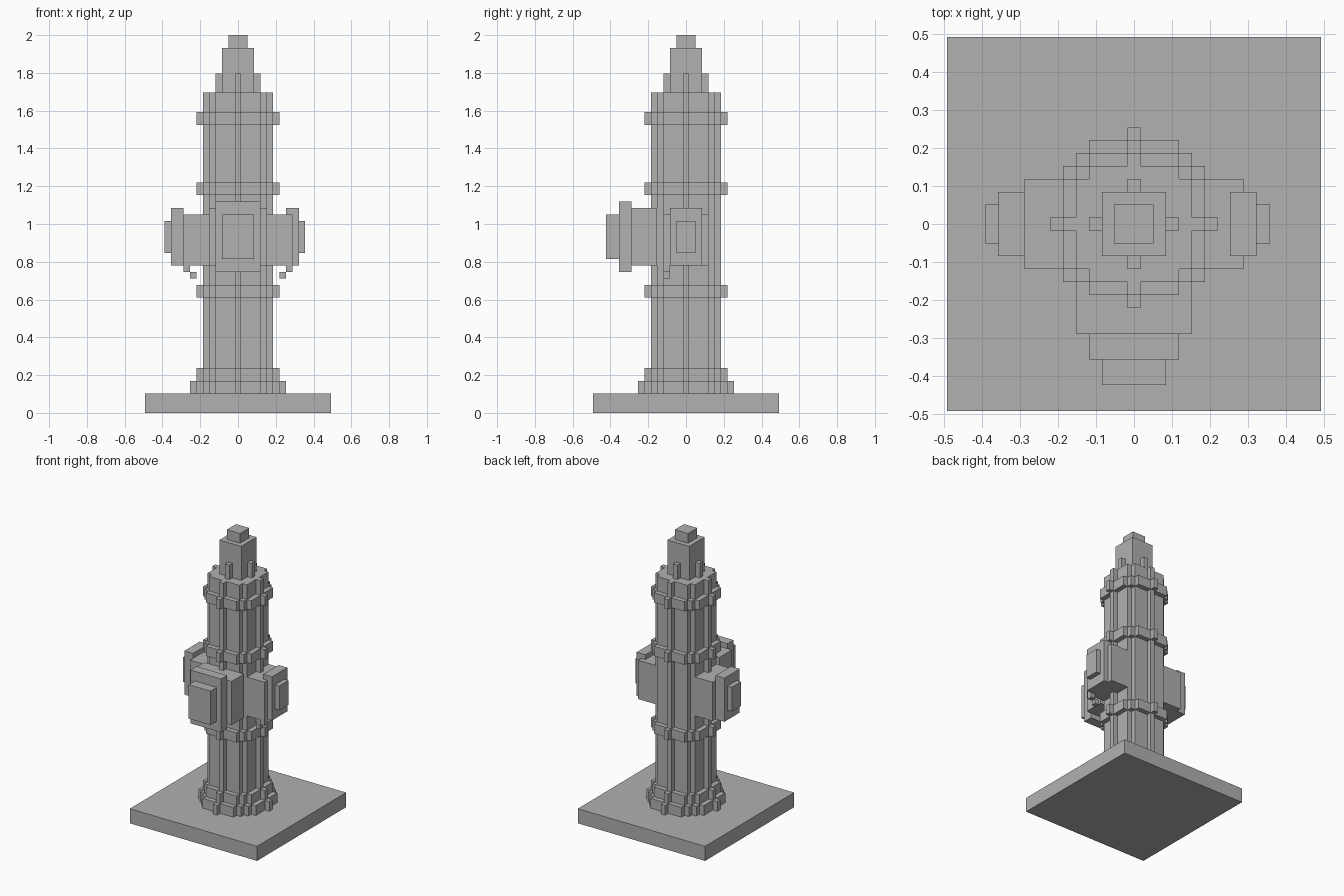
import bpy
import bmesh
import math

U = 2 / 59  # size of one block

cube = bpy.data.objects.get("Cube")
if cube:
    bpy.data.objects.remove(cube, do_unlink=True)

grey = bpy.data.materials.new("plain_grey")
grey.use_nodes = True
grey.diffuse_color = (0.44, 0.44, 0.44, 1)
grey.node_tree.nodes["Principled BSDF"].inputs["Base Color"].default_value = grey.diffuse_color


def prism(name, outline, z0, z1):
    """Extrude a flat outline, given in blocks, from z0 to z1."""
    bm = bmesh.new()
    face = bm.faces.new([bm.verts.new((x * U, y * U, z0 * U)) for x, y in outline])
    top = bmesh.ops.extrude_face_region(bm, geom=[face])["geom"]
    verts = [v for v in top if isinstance(v, bmesh.types.BMVert)]
    bmesh.ops.translate(bm, verts=verts, vec=(0, 0, (z1 - z0) * U))
    bmesh.ops.recalc_face_normals(bm, faces=bm.faces)
    mesh = bpy.data.meshes.new(name)
    bm.to_mesh(mesh)
    bm.free()
    mesh.materials.append(grey)
    obj = bpy.data.objects.new(name, mesh)
    bpy.context.collection.objects.link(obj)
    return obj


def box(name, x0, x1, y0, y1, z0, z1):
    return prism(name, [(x0, y0), (x1, y0), (x1, y1), (x0, y1)], z0, z1)


def block_disc(name, r, z0, z1):
    """A round plan stepped on the block grid."""
    right = []
    for y in range(-r, r + 1):
        w = math.isqrt(r * r - y * y) + 0.5
        for p in ((w, y - 0.5), (w, y + 0.5)):
            # merge straight runs into one edge
            if len(right) > 1 and right[-1][0] == right[-2][0] == p[0]:
                right[-1] = p
            elif not right or right[-1] != p:
                right.append(p)
    left = [(-x, y) for x, y in reversed(right)]
    return prism(name, right + left, z0, z1)


# Ground slab and stepped foot
box("ground_slab", -14.5, 14.5, -14.5, 14.5, 0, 3)
block_disc("foot_lower", 7, 3, 5)
block_disc("foot_upper", 6, 5, 7)

# Barrel with three collars
block_disc("barrel", 5, 3, 50)
for label, z in (("lower", 18), ("middle", 34), ("upper", 45)):
    block_disc(label + "_collar", 6, z, z + 2)

# Stepped top
block_disc("bonnet_base", 3, 50, 53)
box("bonnet", -2.5, 2.5, -2.5, 2.5, 53, 57)
box("top_nut", -1.5, 1.5, -1.5, 1.5, 57, 59)

# Large front outlet
box("front_outlet", -4.5, 4.5, -8.5, -4.5, 23, 32)
box("front_outlet_cap", -3.5, 3.5, -10.5, -8.5, 22, 33)
box("front_outlet_nut", -2.5, 2.5, -12.5, -10.5, 24, 31)

# Side outlets, the left cap set one block further in
for side, s, inset in (("right", -1, 0), ("left", 1, 1)):
    def side_box(part, a, b, y0, y1, z0, z1):
        x0, x1 = sorted((s * a, s * b))
        box(side + "_" + part, x0, x1, y0, y1, z0, z1)

    cap = 8.5 - inset
    side_box("outlet", 4.5, 8.5, -3.5, 3.5, 23, 31)
    side_box("outlet_cap", cap, cap + 2, -2.5, 2.5, 23, 32)
    side_box("outlet_nut", cap + 2, cap + 3, -1.5, 1.5, 25, 30)
    # Chain links hanging below the outlet
    side_box("chain_link_outer", 7.5, 8.5, -3.5, -2.5, 22, 23)
    side_box("chain_link_inner", 6.5, 7.5, -3.5, -2.5, 21, 22)
